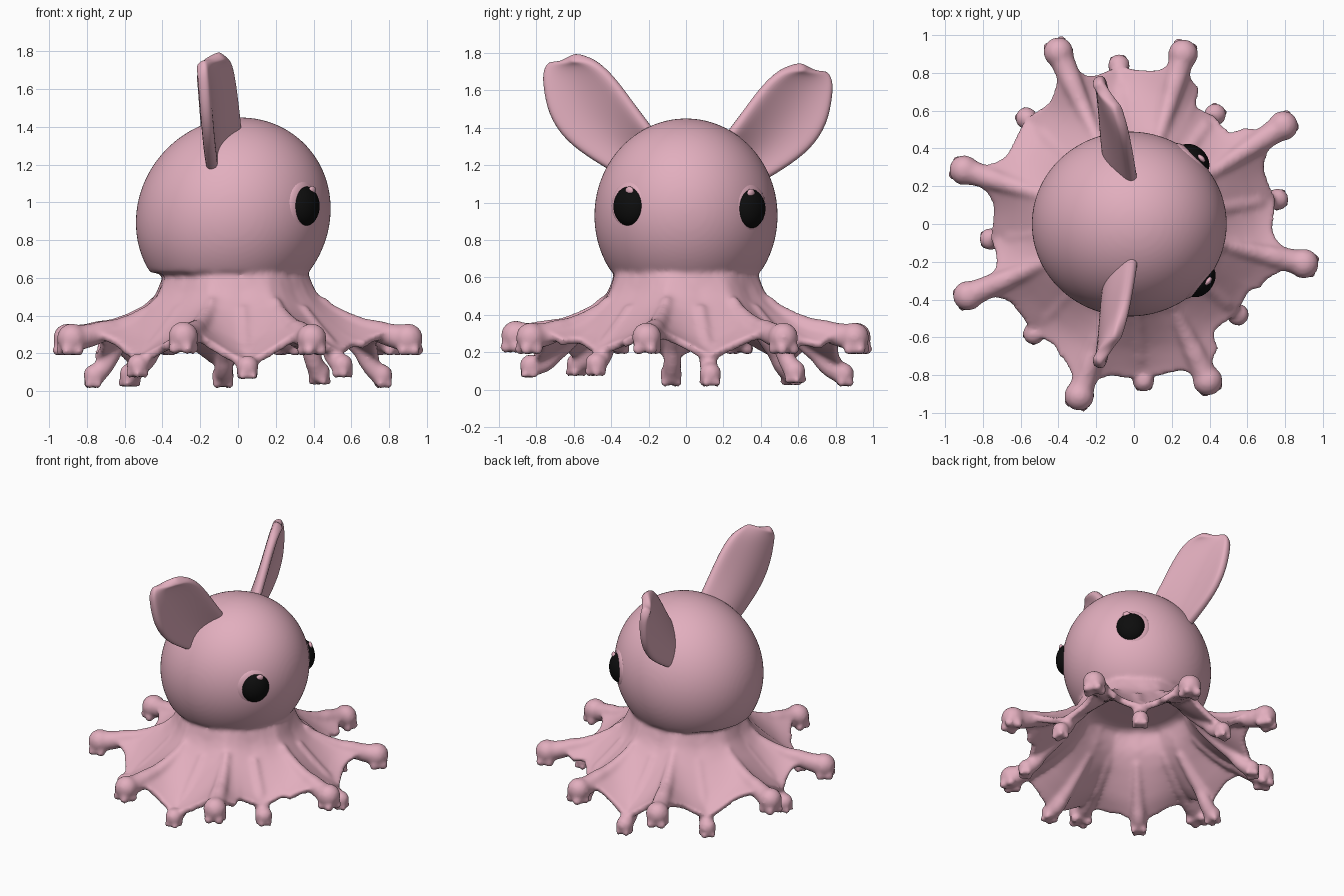
import bpy, bmesh, math
from mathutils import Vector, Matrix

cube = bpy.data.objects.get("Cube")
if cube:
    bpy.data.objects.remove(cube, do_unlink=True)


def material(name, color, rough):
    m = bpy.data.materials.new(name)
    m.use_nodes = True
    m.diffuse_color = (*color, 1)
    bsdf = m.node_tree.nodes["Principled BSDF"]
    bsdf.inputs["Base Color"].default_value = (*color, 1)
    bsdf.inputs["Roughness"].default_value = rough
    return m


PINK = material("soft pink", (0.76, 0.425, 0.515), 0.8)
BLACK = material("eye black", (0.004, 0.004, 0.004), 0.5)


def make(name, bm, mat):
    bmesh.ops.recalc_face_normals(bm, faces=bm.faces)
    for f in bm.faces:
        f.smooth = True
    me = bpy.data.meshes.new(name)
    bm.to_mesh(me)
    bm.free()
    me.materials.append(mat)
    ob = bpy.data.objects.new(name, me)
    bpy.context.collection.objects.link(ob)
    return ob


def ball(bm, center, radius, detail=2):
    made = bmesh.ops.create_icosphere(bm, subdivisions=detail, radius=radius,
                                      matrix=Matrix.Translation(center))
    return made["verts"]


def lookup(table, r):
    for (r0, z0), (r1, z1) in zip(table, table[1:]):
        if r <= r1:
            return z0 + (z1 - z0) * (r - r0) / (r1 - r0)
    return table[-1][1]


# Arm tips in order around the body: long raised arms alternate with short low ones
TIPS = [Vector(p) for p in (
    (0.90, -0.21, 0.28), (0.76, 0.13, 0.085), (0.79, 0.52, 0.28), (0.43, 0.58, 0.10),
    (0.26, 0.90, 0.28), (-0.08, 0.84, 0.085), (-0.40, 0.91, 0.28), (-0.57, 0.56, 0.09),
    (-0.90, 0.285, 0.28), (-0.76, -0.08, 0.085), (-0.88, -0.38, 0.28), (-0.53, -0.58, 0.14),
    (-0.29, -0.91, 0.29), (0.05, -0.83, 0.13), (0.39, -0.83, 0.28), (0.55, -0.48, 0.14))]
HIGH = [(0, 0.68), (0.3, 0.67), (0.39, 0.635), (0.41, 0.575), (0.44, 0.515), (0.5, 0.46),
        (0.6, 0.41), (0.7, 0.375), (0.95, 0.35)]
LOW = [(0, 0.68), (0.3, 0.67), (0.38, 0.635), (0.395, 0.56), (0.42, 0.50), (0.48, 0.43),
       (0.56, 0.35), (0.66, 0.26), (0.76, 0.19), (0.9, 0.12)]

# Webbed skirt: ridged along the arms, scalloped between the tips
STEPS, RINGS = 10, 30
bm = bmesh.new()
rings = []
count = len(TIPS)
for i, tip in enumerate(TIPS):
    nxt = TIPS[(i + 1) % count]
    a0 = math.atan2(tip.y, tip.x)
    da = (math.atan2(nxt.y, nxt.x) - a0) % math.tau
    for k in range(STEPS):
        f = k / STEPS
        a = a0 + da * f
        reach = (tip if f < 0.5 else nxt).xy.length
        bay = min(0.745 + 0.075 * math.sin(a) ** 2, reach - 0.015)
        rim = bay + (reach - bay) * abs(2 * f - 1) ** 2
        low = f if i % 2 == 0 else 1 - f
        col = []
        for j in range(1, RINGS + 1):
            r = rim * j / RINGS
            z = lookup(HIGH, r) * (1 - low) + lookup(LOW, r) * low
            z -= 0.02 * math.sin(math.pi * f) * min(1, max(0, (r - 0.4) * 4))
            col.append(bm.verts.new((r * math.cos(a) - 0.02 * (1 - r), r * math.sin(a), z)))
        rings.append(col)
hub = bm.verts.new((-0.02, 0, 0.68))
for c0, c1 in zip(rings, rings[1:] + rings[:1]):
    bm.faces.new((hub, c0[0], c1[0]))
    for j in range(RINGS - 1):
        bm.faces.new((c0[j], c0[j + 1], c1[j + 1], c1[j]))
bmesh.ops.recalc_face_normals(bm, faces=bm.faces)
bmesh.ops.solidify(bm, geom=bm.faces[:], thickness=0.045)

# Arms with knobbed tips and little toes underneath
for i, tip in enumerate(TIPS):
    table, knob = (HIGH, 0.08) if i % 2 == 0 else (LOW, 0.06)
    out = Vector((tip.x, tip.y, 0)).normalized()
    side = Vector((-out.y, out.x, 0))
    length = tip.xy.length
    for j in range(25):
        t = j / 24
        r = 0.46 + (length - 0.46) * t
        rad = 0.035 + (knob * 0.9 - 0.035) * t
        z = lookup(table, r) - rad * 0.85
        blend = max(0, t - 0.65) / 0.35
        ball(bm, out * r + Vector((0, 0, z + (tip.z - z) * blend)), rad)
    ball(bm, tip, knob, 3)
    for du, dv in ((0.55, 0.45), (0.55, -0.45), (-0.2, 0.6), (-0.2, -0.6)):
        ball(bm, tip + knob * (out * du + side * dv - Vector((0, 0, 0.8))), knob * 0.42)

# Head: slightly leaning ellipsoid, flattened where it joins the neck
for v in ball(bm, (0, 0, 0), 1, 5):
    z = max(0.93 + 0.52 * v.co.z, 0.625)
    v.co = (0.515 * v.co.x - 0.025 + 0.07 * (z - 0.93), 0.49 * v.co.y, z)

# Fuse head, skirt and arms into one soft skin
body = make("head_and_webbed_arms", bm, PINK)
mod = body.modifiers.new("blend", 'REMESH')
mod.mode = 'VOXEL'
mod.voxel_size = 0.014
mod.use_smooth_shade = True
mod = body.modifiers.new("soften", 'SMOOTH')
mod.factor = 0.5
mod.iterations = 8

# Ears: cupped blades opening forwards, each row given as lower and upper edge (y, z)
EAR = [((0.34, 1.13), (0.14, 1.34)), ((0.50, 1.225), (0.24, 1.47)),
       ((0.65, 1.33), (0.33, 1.60)), ((0.74, 1.47), (0.41, 1.70)),
       ((0.765, 1.62), (0.48, 1.755)), ((0.765, 1.70), (0.54, 1.775)),
       ((0.72, 1.745), (0.61, 1.78))]
ACROSS = 6
for name, sign, dy, dz in (("right_ear", -1, 0, 0), ("left_ear", 1, 0.02, -0.05)):
    bm = bmesh.new()
    grid = []
    for i, (lo, up) in enumerate(EAR):
        t = i / (len(EAR) - 1)
        row = []
        for j in range(ACROSS + 1):
            s = j / ACROSS
            cup = math.sin(math.pi * s) * 0.06 * (1 - t * t)
            x = (-0.13 - 0.08 * t) * (1 - s) + (0.02 - 0.1 * t) * s - cup
            y = lo[0] + (up[0] - lo[0]) * s + dy
            z = lo[1] + (up[1] - lo[1]) * s + dz
            row.append(bm.verts.new((x, sign * y, z)))
        grid.append(row)
    for r0, r1 in zip(grid, grid[1:]):
        for j in range(ACROSS):
            bm.faces.new((r0[j], r0[j + 1], r1[j + 1], r1[j]))
    ear = make(name, bm, PINK)
    mod = ear.modifiers.new("thickness", 'SOLIDIFY')
    mod.thickness = 0.065
    mod.offset = 0
    mod = ear.modifiers.new("round", 'SUBSURF')
    mod.levels = mod.render_levels = 2

# Eyes: flattened domes, each with a lid rim and a small glint
for name, angle, height, shift in (("right", -39, 0.98, 0.025), ("left", 45.5, 0.967, -0.025)):
    turn = Matrix.Rotation(math.radians(angle), 4, 'Z')

    def dome(part, dist, up, across, size, mat):
        bm = bmesh.new()
        ball(bm, (0, 0, 0), 1, 4)
        place = Matrix.Translation((-0.02, 0, height)) @ turn
        place = place @ Matrix.Translation((dist, across, up)) @ Matrix.Diagonal((*size, 1))
        bmesh.ops.transform(bm, matrix=place, verts=bm.verts)
        make(name + "_" + part, bm, mat)

    dome("eye", 0.472, 0, 0, (0.075, 0.1, 0.108), BLACK)
    dome("eye_rim", 0.462, 0, 0, (0.048, 0.132, 0.137), PINK)
    dome("eye_glint", 0.512, 0.084, shift, (0.014, 0.026, 0.022), PINK)
